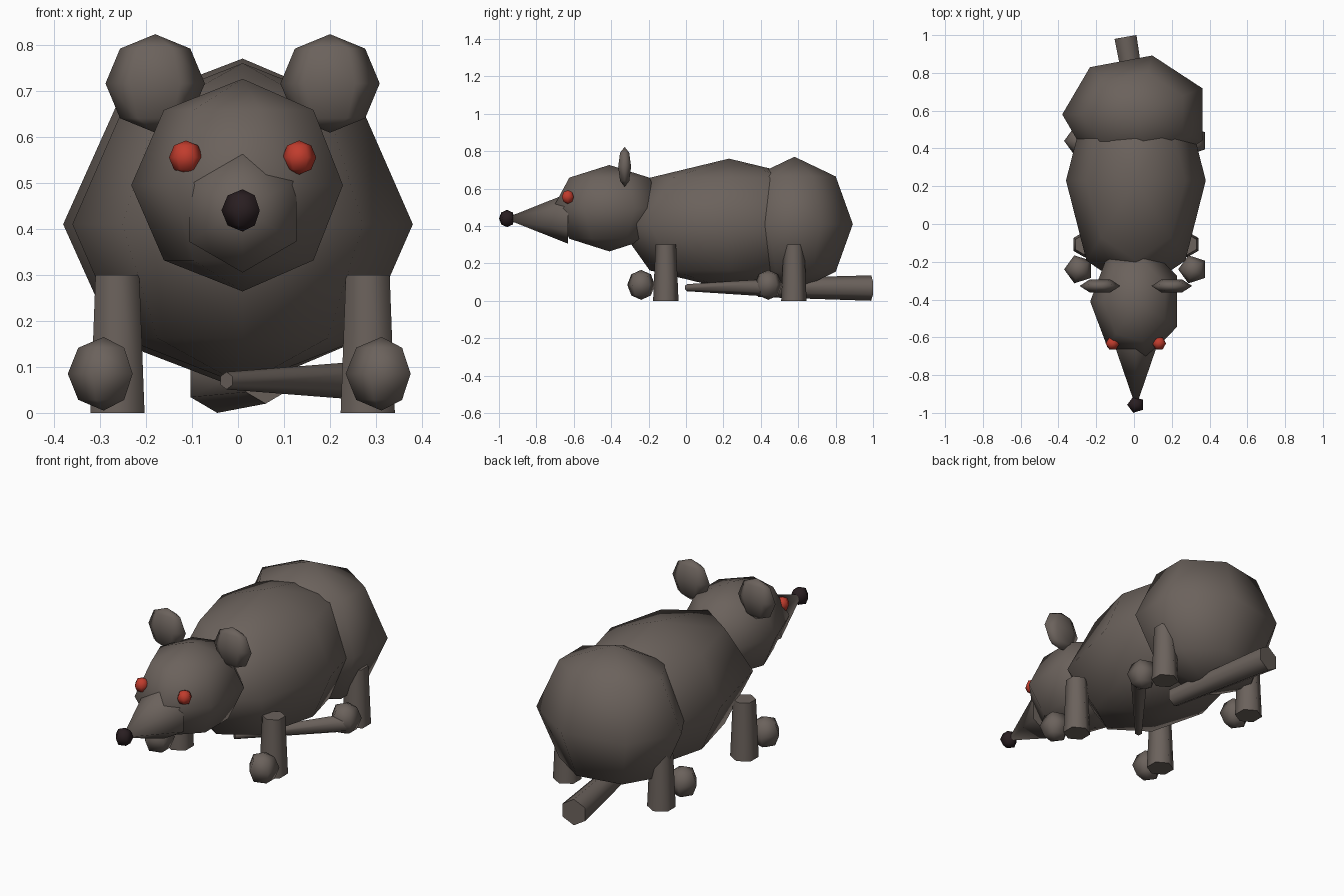
import bpy, bmesh, math
from mathutils import Vector, Matrix

if "Cube" in bpy.data.objects:
    bpy.data.objects.remove(bpy.data.objects["Cube"])

CX = 0.01  # centre line of the animal


def material(name, rgb):
    m = bpy.data.materials.new(name)
    m.diffuse_color = (*rgb, 1)
    m.use_nodes = True
    m.node_tree.nodes["Principled BSDF"].inputs["Base Color"].default_value = m.diffuse_color
    return m


FUR = material("grey_brown_fur", (0.147, 0.122, 0.107))
RED = material("red_eye", (0.53, 0.045, 0.026))
DARK = material("dark_nose", (0.022, 0.013, 0.015))


def finish(name, bm, mat):
    bmesh.ops.recalc_face_normals(bm, faces=bm.faces)
    for f in bm.faces:
        f.smooth = len(f.verts) < 5   # end caps stay flat
    mesh = bpy.data.meshes.new(name)
    bm.to_mesh(mesh)
    bm.free()
    mesh.materials.append(mat)
    bpy.context.collection.objects.link(bpy.data.objects.new(name, mesh))


def ball(name, centre, radii, segments, mat=FUR):
    """Low-poly ellipsoid, poles along z, one meridian pointing to -x."""
    bm = bmesh.new()
    bmesh.ops.create_uvsphere(bm, u_segments=segments, v_segments=4, radius=1)
    v = max(bm.verts, key=lambda p: p.co.xy.length).co
    turn = Matrix.Rotation(math.pi - math.atan2(v.y, v.x), 4, 'Z')
    mat4 = Matrix.Translation(centre) @ Matrix.Diagonal((*radii, 1)) @ turn
    bmesh.ops.transform(bm, matrix=mat4, verts=bm.verts)
    finish(name, bm, mat)


def taper(name, start, end, r1, r2, mat=FUR):
    """Six-sided tapered rod between two points."""
    a, b = Vector(start), Vector(end)
    z = (b - a).normalized()
    up = Vector((0, 1, 0)) if abs(z.z) > 0.9 else Vector((0, 0, 1))
    x = up.cross(z).normalized()
    y = z.cross(x)
    rot = Matrix((x, y, z)).transposed().to_4x4()
    bm = bmesh.new()
    bmesh.ops.create_cone(bm, cap_ends=True, segments=6, radius1=r1, radius2=r2,
                          depth=(b - a).length)
    bmesh.ops.transform(bm, matrix=Matrix.Translation((a + b) / 2) @ rot, verts=bm.verts)
    bmesh.ops.remove_doubles(bm, verts=bm.verts, dist=1e-5)
    finish(name, bm, mat)


# Trunk and head
ball("body", (CX, 0.23, 0.41), (0.37, 0.60, 0.35), 8)
ball("rump", (CX, 0.58, 0.41), (0.39, 0.32, 0.36), 7)
ball("head", (CX, -0.41, 0.495), (0.242, 0.31, 0.231), 7)

# Snout and nose
taper("snout", (CX, -0.63, 0.44), (CX, -0.97, 0.44), 0.135, 0.0)
ball("nose", (CX, -0.957, 0.44), (0.046, 0.045, 0.046), 5, DARK)

# Paired parts
for side, s in (("left", -1), ("right", 1)):
    ball(f"{side}_ear", (CX + s * 0.19, -0.328, 0.716), (0.108, 0.04, 0.107), 6)
    ball(f"{side}_eye", (CX + s * 0.123, -0.632, 0.555), (0.037, 0.037, 0.037), 6, RED)
    for end, leg_y, foot_y in (("front", -0.108, -0.24), ("hind", 0.577, 0.44)):
        lx = CX + s * 0.272
        taper(f"{side}_{end}_leg", (lx, leg_y, 0), (lx, leg_y, 0.30), 0.068, 0.055)
        ball(f"{side}_{end}_foot", (CX + s * 0.302, foot_y, 0.085), (0.078, 0.078, 0.08), 5)

# Tail in two lengths, the thin one curling forward under the body
taper("tail_base", (-0.045, 0.99, 0.068), (0.06, 0.386, 0.07), 0.068, 0.05)
taper("tail_tip", (0.32, 0.42, 0.07), (-0.025, 0.005, 0.07), 0.046, 0.019)
